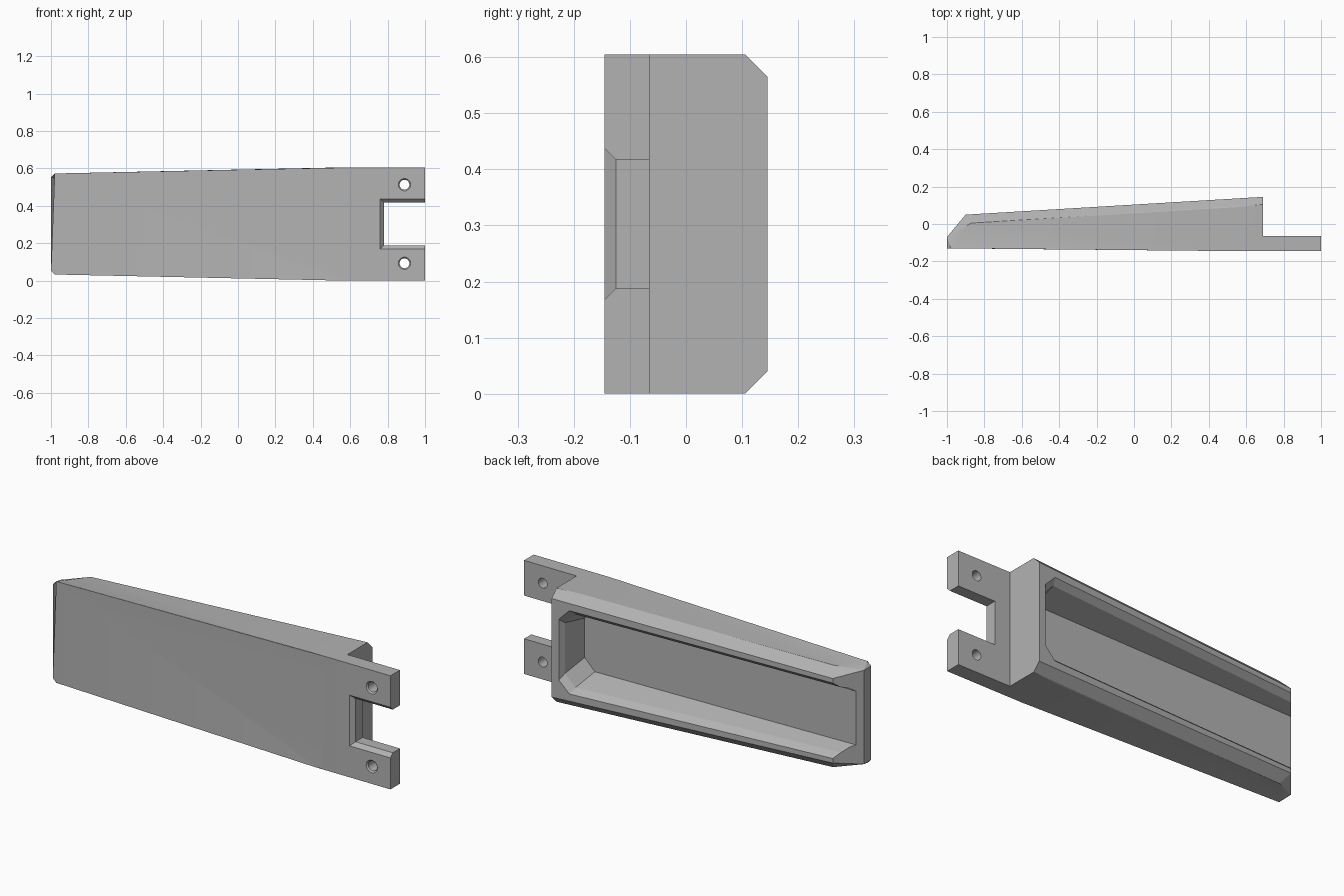
import bpy, bmesh, math
from mathutils import Vector

if "Cube" in bpy.data.objects:
    bpy.data.objects.remove(bpy.data.objects["Cube"], do_unlink=True)

MID = 0.3025  # mid height, the plane of symmetry

grey = bpy.data.materials.new("plain grey")
grey.use_nodes = True
grey.diffuse_color = (0.45, 0.45, 0.45, 1)
grey.node_tree.nodes["Principled BSDF"].inputs["Base Color"].default_value = (0.45, 0.45, 0.45, 1)


def finish(bm, name, helper=False):
    bmesh.ops.recalc_face_normals(bm, faces=bm.faces)
    mesh = bpy.data.meshes.new(name)
    bm.to_mesh(mesh)
    bm.free()
    mesh.materials.append(grey)
    ob = bpy.data.objects.new(name, mesh)
    bpy.context.collection.objects.link(ob)
    ob.hide_render = helper
    if helper:
        ob.hide_set(True)
    return ob


def hull(name, points, helper=False):
    """Convex solid from (x, y, half height) points mirrored about MID."""
    bm = bmesh.new()
    for x, y, h in points:
        for s in (-1, 1):
            bm.verts.new((x, y, MID + s * h))
    out = bmesh.ops.convex_hull(bm, input=bm.verts)
    loose = [v for v in bm.verts if not v.link_faces]
    bmesh.ops.delete(bm, geom=loose, context='VERTS')
    bmesh.ops.dissolve_limit(bm, angle_limit=math.radians(0.8), verts=bm.verts, edges=bm.edges)
    return finish(bm, name, helper)


def loft(name, rings):
    """Solid cutter through matching rings of points."""
    bm = bmesh.new()
    rows = [[bm.verts.new(p) for p in ring] for ring in rings]
    n = len(rows[0])
    for a, b in zip(rows, rows[1:]):
        for i in range(n):
            j = (i + 1) % n
            bm.faces.new((a[i], a[j], b[j], b[i]))
    bm.faces.new(rows[0])
    bm.faces.new(rows[-1])
    return finish(bm, name, True)


def boolean(ob, other, operation):
    mod = ob.modifiers.new(other.name, 'BOOLEAN')
    mod.operation = operation
    mod.solver = 'EXACT'
    mod.object = other


# tapered body with chamfered back edges and sloped far end
body = hull("tapered_cover", [
    (-0.98, -0.13, 0.27), (-0.87, 0.005, 0.272),
    (0.55, 0.09, MID), (0.69, 0.105, MID),
    (0.55, -0.145, MID), (0.69, -0.145, MID),
    (-1, -0.13, 0.25), (-1, -0.07, 0.25),
    (-0.9, 0.05, 0.225), (0.69, 0.145, 0.2625)])

# mounting plate at the thin end
plate = hull("mounting_plate_helper", [
    (x, y, MID) for x in (0.6, 1) for y in (-0.145, -0.065)], True)
boolean(body, plate, 'UNION')

# recess in the back, open through the sloped end
def back(x):
    return 0.104 + 0.0597 * x


def recess_ring(end, half, depth):
    outline = [(-1.2, half - 0.025), (end - 0.06, half), (end, half - 0.06)]
    outline += [(x, -h) for x, h in reversed(outline)]
    return [Vector((x, -0.04 if depth is None else back(x) - depth, MID + h))
            for x, h in outline]


recess = loft("recess_cutter", [
    recess_ring(0.665, 0.24, -0.03), recess_ring(0.65, 0.222, 0),
    recess_ring(0.635, 0.195, 0.03), recess_ring(0.625, 0.165, None)])
boolean(body, recess, 'DIFFERENCE')

# notch between the two tabs, with a chamfered front edge
notch = loft("notch_cutter", [
    [(x, y, MID + h) for x, h in ((1.2, half), (left, half), (left, -half), (1.2, -half))]
    for y, left, half in ((-0.165, 0.74, 0.155), (-0.125, 0.78, 0.115), (0, 0.78, 0.115))])
boolean(body, notch, 'DIFFERENCE')

# countersunk screw holes
for side, label in ((1, "upper"), (-1, "lower")):
    hole = loft(label + "_hole_cutter", [
        [(0.89 + r * math.cos(a), y, MID + side * 0.21 + r * math.sin(a))
         for a in (i * math.tau / 32 for i in range(32))]
        for y, r in ((-0.155, 0.043), (-0.138, 0.026), (0, 0.026))])
    boolean(body, hole, 'DIFFERENCE')

# smooth the holes, keep the flat faces crisp
bpy.context.view_layer.objects.active = body
body.select_set(True)
for mod in list(body.modifiers):
    bpy.ops.object.modifier_apply(modifier=mod.name)
bpy.ops.object.shade_smooth_by_angle(angle=math.radians(20))
for ob in list(bpy.context.collection.objects):
    if ob.name.endswith(("_cutter", "_helper")):
        bpy.data.objects.remove(ob, do_unlink=True)
